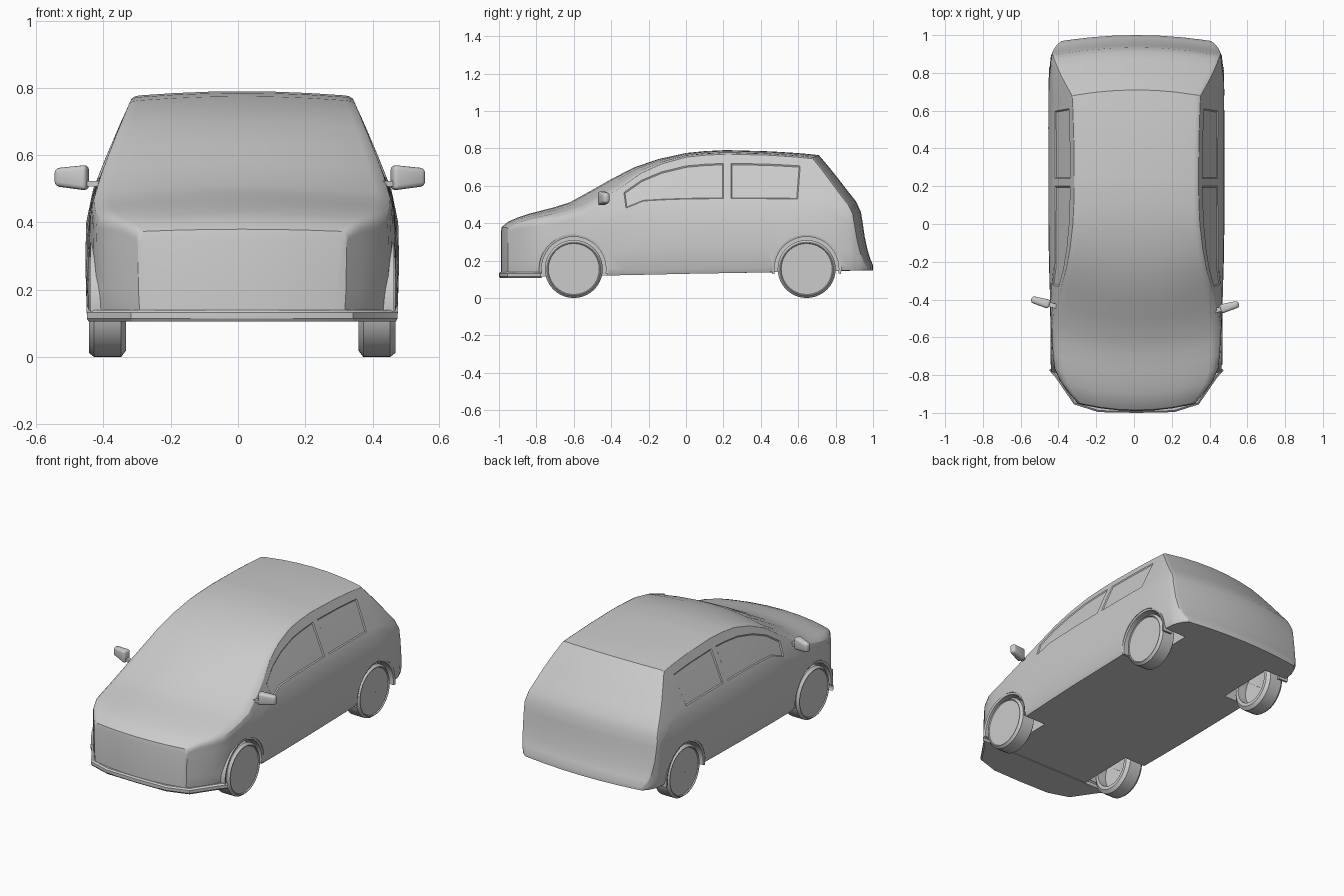
import bpy, bmesh, math
from mathutils import Matrix

if "Cube" in bpy.data.objects:
    bpy.data.objects.remove(bpy.data.objects["Cube"])

CX = 0.0125  # the body sits slightly right of the mirrors' centre


def interp(table, v):
    if v <= table[0][0]:
        return table[0][1]
    for (a, p), (b, q) in zip(table, table[1:]):
        if v <= b:
            return p + (q - p) * (v - a) / (b - a)
    return table[-1][1]


def make(name, verts, faces):
    me = bpy.data.meshes.new(name)
    me.from_pydata(verts, [], faces)
    bm = bmesh.new()
    bm.from_mesh(me)
    bmesh.ops.recalc_face_normals(bm, faces=bm.faces)
    bm.to_mesh(me)
    bm.free()
    ob = bpy.data.objects.new(name, me)
    bpy.context.collection.objects.link(ob)
    return ob


def activate(ob):
    bpy.ops.object.select_all(action='DESELECT')
    ob.select_set(True)
    bpy.context.view_layer.objects.active = ob


def smooth(ob, deg=30):
    activate(ob)
    bpy.ops.object.shade_smooth_by_angle(angle=math.radians(deg))


def lathe(name, profile, center, side=1, n=40, a0=0, a1=360):
    """Revolve (x, radius) points about the x axis; the profile is a closed loop."""
    full = a1 - a0 == 360
    rings = n if full else n + 1
    m = len(profile)
    verts, faces = [], []
    for i in range(rings):
        a = math.radians(a0 + (a1 - a0) * i / n)
        for x, r in profile:
            verts.append((center[0] + side * x, center[1] + r * math.cos(a), center[2] + r * math.sin(a)))
    for i in range(n):
        k = (i + 1) % rings
        faces += [(i * m + j, i * m + (j + 1) % m, k * m + (j + 1) % m, k * m + j) for j in range(m)]
    if not full:
        faces += [tuple(range(m)), tuple(range(n * m, n * m + m))]
    return make(name, verts, faces)


# Body guide curves
TOP = [(-.99, .355), (-.985, .38), (-.95, .408), (-.9, .43), (-.84, .45), (-.77, .468), (-.7, .486),
       (-.62, .512), (-.5, .578), (-.4, .635), (-.28, .697), (-.15, .742), (0, .775), (.1, .785),
       (.2, .79), (.24, .79), (.45, .784), (.58, .776), (.64, .771), (.71, .764), (.76, .705), (.82, .63),
       (.87, .565), (.91, .515), (.935, .46), (.945, .4), (.955, .33), (.97, .26), (.985, .21), (1, .175)]
BOTTOM = [(-1, .112), (-.4, .122), (.5, .138), (1, .148)]
PLAN = [(-.99, .31), (-.94, .365), (-.88, .42), (-.83, .44), (-.63, .455), (-.3, .463), (0, .467),
        (.8, .467), (.93, .455), (.98, .43), (1, .40)]
WIDTH = [(.11, .455), (.16, .463), (.3, .467), (.42, .463), (.46, .457), (.5, .443), (.6, .403),
         (.7, .360), (.77, .328), (.8, .315)]
BOW = [(-.4, .4), (0, 0), (.3, 0), (.7, -.27), (1, -.2)]
EDGE_X = [(-.99, .02), (-.85, .05), (-.5, .05), (-.2, .035), (1, .025)]
EDGE_Z = [(-.99, .015), (-.85, .04), (-.5, .04), (-.2, .022), (.9, .015), (1, .008)]
CROWN = [(-.99, .006), (-.8, .018), (-.4, .02), (0, .012), (.9, .012), (1, .004)]


def section(y):
    """Half cross-section from floor centre round the side to roof centre."""
    top, bot = interp(TOP, y), interp(BOTTOM, y)
    s = interp(PLAN, y) / .467
    rx, rz, crown = interp(EDGE_X, y), interp(EDGE_Z, y), interp(CROWN, y)
    rz = min(rz, (top - bot) * .4)
    zt = top - crown
    zs = zt - rz
    belt = min(.5, bot + (zs - bot) * .75)
    xs = interp(WIDTH, zs) * s
    xf = xs - rx
    pts = [(f * xf, bot) for f in (0, .33, .66, .95)]
    pts.append((interp(WIDTH, bot) * s * .985, bot))
    h = min(.025, (belt - bot) * .3)
    for f in (0, .35, .7, 1):
        z = bot + h + (belt - bot - h) * f
        pts.append((interp(WIDTH, z) * s, z))
    for f in (.12, .5, .85, 1):
        z = belt + (zs - belt) * f
        pts.append((interp(WIDTH, z) * s, z))
    for a in (30, 60, 90):
        a = math.radians(a)
        pts.append((xs - rx * (1 - math.cos(a)), zs + rz * math.sin(a)))
    pts += [(f * xf, zt + crown * (1 - f * f)) for f in (.66, .33, 0)]
    k = interp(BOW, y)
    return [(x, y + k * x * x, z) for x, z in pts]


# Body shell: lofted half, capped at nose and tail
verts, faces = [], []
ys = [p[0] for p in TOP]
for y in ys:
    verts += section(y)
N = 19
windows = {0: [], 1: []}
for i in range(len(ys) - 1):
    mid = (ys[i] + ys[i + 1]) / 2
    for j in range(N - 1):
        if j in (9, 10) and -.4 < mid < .64 and not .2 < mid < .24:
            windows[int(mid > .22)].append(len(faces))
        faces.append((i * N + j, i * N + j + 1, (i + 1) * N + j + 1, (i + 1) * N + j))
for base in (0, (len(ys) - 1) * N):
    for i in range(3):
        faces.append((base + i, base + i + 1, base + 17 - i, base + 18 - i))
    faces.append(tuple(base + i for i in range(3, 16)))
body = make("car_body", verts, faces)

# Shallow recessed side windows
bm = bmesh.new()
bm.from_mesh(body.data)
bm.faces.ensure_lookup_table()
groups = [[bm.faces[f] for f in g] for g in windows.values()]
for g in groups:
    bmesh.ops.inset_region(bm, faces=g, thickness=.006, depth=-.005, use_even_offset=True)
bm.to_mesh(body.data)
bm.free()
mir = body.modifiers.new("mirror", 'MIRROR')
mir.merge_threshold = .0005
activate(body)
bpy.ops.object.modifier_apply(modifier="mirror")
body.location.x = CX

# Wheels, arch trims and the arch cut-outs
TYRE = [(.345, .115), (.345, .135), (.36, .155), (.44, .155), (.455, .143), (.455, .139), (.449, .136),
        (.449, .0005), (.41, .0005), (.40, .115)]
for y, out, word in ((-.6, .455, "front"), (.645, .467, "rear")):
    for side, hand in ((1, "right"), (-1, "left")):
        c = (CX, y, .155)
        cut = lathe("arch_cutter", [(.30, .0005), (.30, .183), (.6, .183), (.6, .0005)], c, side)
        cut.hide_render = True
        b = body.modifiers.new("arch", 'BOOLEAN')
        b.operation, b.solver, b.object = 'DIFFERENCE', 'EXACT', cut
        activate(body)
        bpy.ops.object.modifier_apply(modifier="arch")
        bpy.data.objects.remove(cut, do_unlink=True)
        smooth(lathe(f"{word}_{hand}_wheel", TYRE, c, side))
        trim = [(.40, .172), (.40, .186), (out - .004, .186), (out - .008, .172)]
        smooth(lathe(f"{word}_{hand}_arch_trim", trim, c, side, 24, -8, 188))
smooth(body, 28)

# Front lower lip
half = [(.2, -.996), (.33, -.955), (.43, -.81), (.462, -.775)]
plan = [(-x, y) for x, y in reversed(half)] + [(0, -1)] + half
n = len(plan)
lv = [(x * s + CX, y + dy, z) for z, s, dy in ((.106, .99, .006), (.115, 1, 0), (.132, 1, 0), (.14, .985, .008))
      for x, y in plan]
lf = [(k * n + i, k * n + (i + 1) % n, (k + 1) * n + (i + 1) % n, (k + 1) * n + i)
      for k in range(3) for i in range(n)]
lf += [tuple(range(n)), tuple(range(3 * n, 4 * n))]
smooth(make("front_lip", lv, lf))

# Door mirrors: tapered rounded pod on a short stalk
for side, hand, x, y in ((1, "right", .506, -.437), (-1, "left", -.495, -.412)):
    bm = bmesh.new()
    bmesh.ops.create_cube(bm, size=1)
    for v in bm.verts:
        if v.co.x > 0:
            v.co.z = v.co.z * .7 + .02
            v.co.y *= .7
    bmesh.ops.scale(bm, vec=(.102, .05, .076), verts=bm.verts)
    bmesh.ops.bevel(bm, geom=bm.edges[:], offset=.014, segments=3, profile=.5, affect='EDGES')
    stalk = bmesh.ops.create_cube(bm, size=1)['verts']
    bmesh.ops.scale(bm, vec=(.07, .024, .016), verts=stalk)
    bmesh.ops.translate(bm, vec=(-.065, 0, -.018), verts=stalk)
    bmesh.ops.rotate(bm, cent=(0, 0, 0), matrix=Matrix.Rotation(math.radians(16), 3, 'Z'), verts=bm.verts)
    if side < 0:
        bmesh.ops.scale(bm, vec=(-1, 1, 1), verts=bm.verts)
        bmesh.ops.reverse_faces(bm, faces=bm.faces)
    me = bpy.data.meshes.new(f"{hand}_mirror")
    bm.to_mesh(me)
    bm.free()
    ob = bpy.data.objects.new(f"{hand}_mirror", me)
    bpy.context.collection.objects.link(ob)
    ob.location = (x, y, .533)
    smooth(ob, 40)
